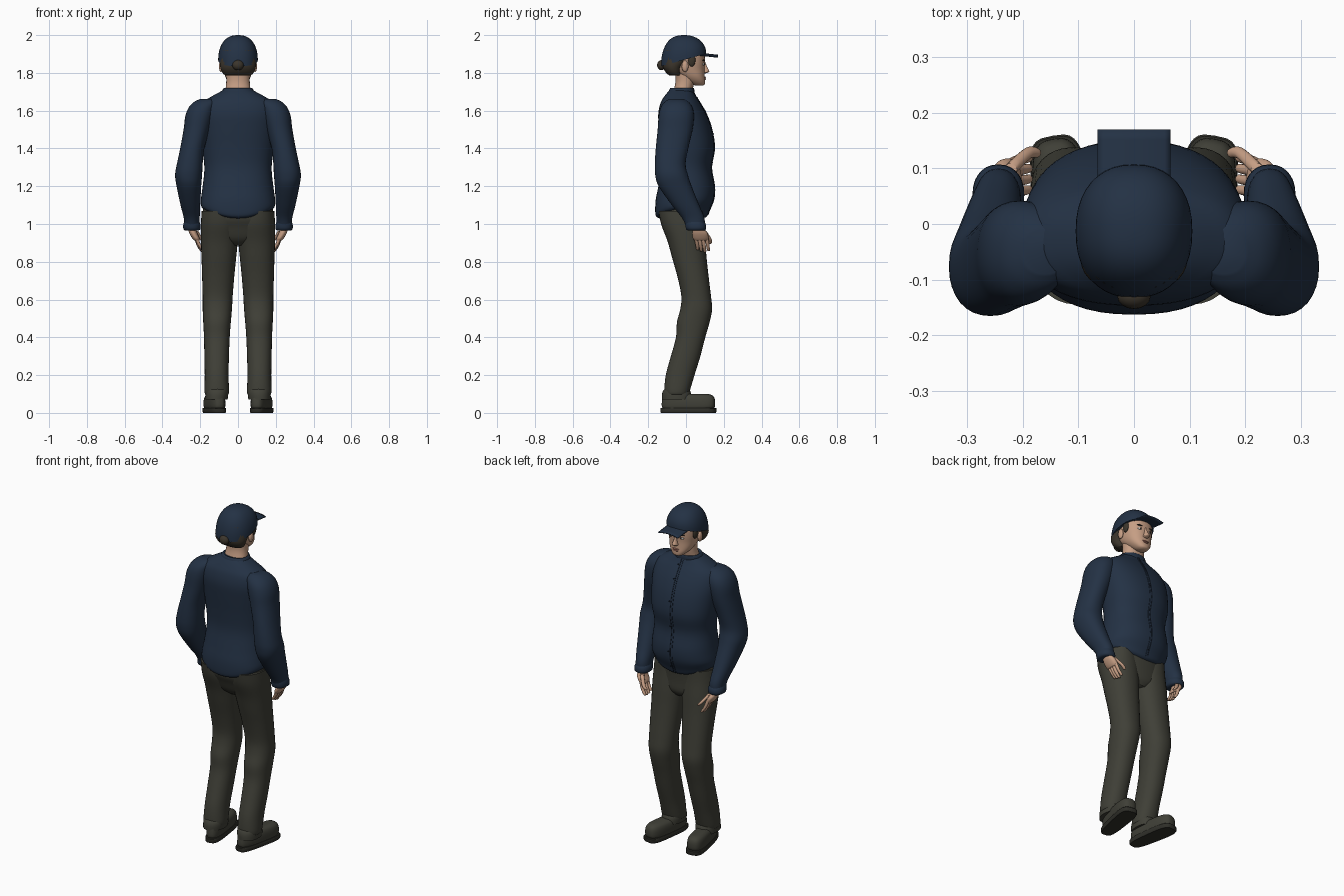
import bpy, math
from mathutils import Matrix, Vector


def material(name, rgb):
    m = bpy.data.materials.new(name)
    m.diffuse_color = (*rgb, 1)
    return m


NAVY = material("navy cloth", (0.017, 0.031, 0.058))
SEAM = material("dark navy seam", (0.009, 0.016, 0.030))
PANTS = material("olive grey cloth", (0.050, 0.050, 0.038))
SOLE = material("dark sole", (0.028, 0.028, 0.022))
SKIN = material("skin", (0.56, 0.34, 0.23))
LIP = material("lips", (0.40, 0.17, 0.13))
HAIR = material("dark brown hair", (0.045, 0.036, 0.025))
WHITE = material("eye white", (0.65, 0.62, 0.58))
IRIS = material("iris", (0.03, 0.022, 0.018))


def finish(name, verts, faces, mat, mirror=False, angle=50):
    me = bpy.data.meshes.new(name)
    me.from_pydata([tuple(v) for v in verts], [], faces)
    me.materials.append(mat)
    ob = bpy.data.objects.new(name, me)
    bpy.context.collection.objects.link(ob)
    bpy.ops.object.select_all(action='DESELECT')
    ob.select_set(True)
    bpy.context.view_layer.objects.active = ob
    bpy.ops.object.shade_smooth_by_angle(angle=math.radians(angle))
    if mirror:
        ob.modifiers.new("mirror", 'MIRROR').use_mirror_merge = False
    return ob


def smooth(rows, sub):
    """Spline interpolation through section rows."""
    out = []
    for i in range(len(rows) - 1):
        a, b, c, d = (rows[max(0, min(len(rows) - 1, i + k))] for k in (-1, 0, 1, 2))
        for s in range(sub):
            t = s / sub
            out.append([0.5 * (2 * q + (r - p) * t + (2 * p - 5 * q + 4 * r - w) * t * t
                               + (3 * q - p - 3 * r + w) * t ** 3)
                        for p, q, r, w in zip(a, b, c, d)])
    return out + [list(rows[-1])]


def loft(name, rows, mat, mirror=False, sides=28, power=2.2, sub=4, shape=None, angle=50):
    """Stack rings given bottom to top as (z, x0, x1, y0, y1)."""
    rows = smooth(rows, sub)
    verts, faces = [], []
    for z, x0, x1, y0, y1 in rows:
        for k in range(sides):
            a = 2 * math.pi * k / sides
            c, s = math.cos(a), math.sin(a)
            px = math.copysign(abs(c) ** (2 / power), c)
            py = math.copysign(abs(s) ** (2 / power), s)
            p = Vector(((x0 + x1) / 2 + px * (x1 - x0) / 2,
                        (y0 + y1) / 2 + py * (y1 - y0) / 2, z))
            verts.append(shape(p) if shape else p)
    for j in range(len(rows) - 1):
        for k in range(sides):
            m = (k + 1) % sides
            faces.append((j * sides + k, j * sides + m, (j + 1) * sides + m, (j + 1) * sides + k))
    faces.append(tuple(reversed(range(sides))))
    faces.append(tuple(range(len(verts) - sides, len(verts))))
    return finish(name, verts, faces, mat, mirror, angle)


def ball(name, c, r, mat, mirror=False):
    rows = []
    for i in range(11):
        a = math.pi * (i / 10 - 0.5)
        k = max(math.cos(a), 0.02)
        rows.append((c[2] + r[2] * math.sin(a), c[0] - r[0] * k, c[0] + r[0] * k,
                     c[1] - r[1] * k, c[1] + r[1] * k))
    return loft(name, rows, mat, mirror, 16, 2, 1, angle=80)


def sym(z, x, y0, y1):
    return (z, -x, x, y0, y1)


# Jacket body, with the hem raised at the hips
body = [sym(1.03, .16, -.14, .09), sym(1.04, .185, -.158, .11), sym(1.07, .195, -.163, .122),
        sym(1.13, .196, -.16, .146), sym(1.20, .187, -.146, .15), sym(1.30, .178, -.128, .134),
        sym(1.40, .19, -.132, .15), sym(1.50, .20, -.142, .136), sym(1.58, .205, -.147, .108),
        sym(1.64, .19, -.135, .075), sym(1.675, .14, -.115, .052), sym(1.705, .085, -.09, .036),
        sym(1.715, .066, -.075, .03)]


def raise_hem(p):
    lift = max(0, 1 - (p.z - 1.03) / 0.10)
    p.z += 0.045 * lift * min(1, (p.x / 0.18) ** 2)
    return p


loft("jacket_body", body, NAVY, sides=48, shape=raise_hem, power=2.3)
loft("jacket_collar", [sym(1.685, .088, -.094, .042), sym(1.705, .084, -.09, .044),
                       sym(1.72, .074, -.082, .042), sym(1.715, .066, -.07, .034)], NAVY)

# Front closure strip and its snaps
front = [(r[0], r[4]) for r in smooth(body, 4) if 1.045 < r[0] < 1.70]
for side, w in (("closure_strip", .013), ("zip_seam", .003)):
    off = .002 if w > .01 else .004
    v = [(s * w, y + o, z) for z, y in front for s, o in ((-1, -.012), (-1, off), (1, off), (1, -.012))]
    f = [(4 * j + k, 4 * j + k + 1, 4 * j + k + 5, 4 * j + k + 4)
         for j in range(len(front) - 1) for k in range(3)]
    finish(side, v, f, NAVY if w > .01 else SEAM, angle=30)
for z, y in front[4::6]:
    ball("snap", (.009, y + .003, z), (.004, .003, .004), SEAM)

# Sleeves and cuffs
loft("sleeve", [(.975, .205, .283, .005, .098), (1.03, .203, .287, -.02, .098),
                (1.10, .20, .304, -.075, .07), (1.20, .195, .325, -.145, .03),
                (1.26, .190, .333, -.163, .01), (1.32, .187, .323, -.165, -.002),
                (1.40, .178, .306, -.16, .012), (1.50, .15, .288, -.15, .035),
                (1.57, .13, .279, -.145, .042), (1.615, .12, .262, -.135, .035),
                (1.645, .11, .235, -.115, .015), (1.662, .12, .20, -.09, -.01)],
     NAVY, True, 32)
loft("cuff", [(.965, .212, .276, .012, .095), (.972, .199, .289, .001, .106),
              (.995, .198, .290, -.004, .106), (1.01, .204, .285, -.005, .098)], NAVY, True, sub=2)

# Hips and trouser legs
loft("trouser_hips", [sym(.885, .05, -.05, .07), sym(.92, .14, -.09, .09), sym(.98, .182, -.118, .093),
                      sym(1.04, .188, -.142, .098), sym(1.12, .180, -.13, .11)], PANTS, sides=40)
loft("trouser_leg", [(.095, .055, .168, -.105, .01), (.11, .048, .177, -.115, .018),
                     (.20, .05, .176, -.107, .045), (.30, .048, .178, -.08, .076),
                     (.40, .044, .180, -.053, .102), (.48, .038, .184, -.048, .125),
                     (.55, .032, .187, -.03, .138), (.62, .028, .187, -.025, .132),
                     (.72, .020, .190, -.045, .12), (.82, .010, .193, -.073, .109),
                     (.91, .001, .196, -.098, .102), (1.0, -.004, .196, -.132, .093),
                     (1.07, .01, .192, -.145, .09)], PANTS, True, 32)

# Shoes turned outwards
TURN = Matrix.Translation((.121, .012, 0)) @ Matrix.Rotation(math.radians(-10), 4, 'Z')


def shoe_shape(p):
    p.x *= 1 + 0.9 * p.y                      # wider at the toe
    return TURN @ p


loft("shoe_sole", [sym(0, .046, -.145, .145), sym(.006, .049, -.149, .149), sym(.024, .049, -.149, .149),
                   sym(.027, .047, -.146, .146)], SOLE, True, 36, 3.6, 1, shoe_shape, 40)
loft("shoe_upper", [sym(.026, .044, -.138, .138), sym(.04, .047, -.142, .143), sym(.07, .046, -.14, .142),
                    sym(.09, .039, -.135, .132), sym(.10, .026, -.12, .11)],
     PANTS, True, 36, 3, 3, shoe_shape, 70)
loft("shoe_ankle", [(.07, .055, .172, -.128, .03), (.10, .052, .172, -.127, .028),
                    (.122, .055, .168, -.118, .018), (.135, .07, .155, -.10, 0)], PANTS, True)

# Hands: palm, four fingers and thumb
loft("palm", [(.912, .203, .232, .045, .112), (.925, .203, .243, .036, .118), (.95, .215, .257, .033, .115),
              (.975, .224, .264, .035, .096), (1.0, .228, .268, .03, .08)], SKIN, True, 20)


def digit(name, tip, mid, base, r):
    rows = [(p[2], p[0] - q, p[0] + q, p[1] - q, p[1] + q)
            for p, q in ((tip, r * .35), (tip + Vector((0, 0, .005)), r * .85), (mid, r), (base, r * 1.1))]
    loft(name, rows, SKIN, True, 10, 2, 3)


for i in range(4):
    y = .05 + .019 * i
    drop = (.012, .004, 0, .006)[i]
    digit("finger", Vector((.19, y + .012, .85 + drop)), Vector((.208, y + .008, .883 + drop)),
          Vector((.224, y, .935)), .0095)
digit("thumb", Vector((.176, .128, .895)), Vector((.192, .127, .918)), Vector((.222, .098, .962)), .0105)

# Neck and head
loft("neck", [sym(1.66, .08, -.08, .03), sym(1.71, .067, -.065, .035), sym(1.76, .062, -.055, .045),
              sym(1.83, .066, -.06, .04)], SKIN)
loft("head", [sym(1.732, .018, .055, .088), sym(1.74, .034, .03, .099), sym(1.76, .054, -.005, .101),
              sym(1.785, .069, -.04, .099), sym(1.82, .08, -.085, .098), sym(1.86, .087, -.10, .10),
              sym(1.91, .088, -.10, .096), sym(1.95, .07, -.08, .07)], SKIN, sides=36, power=2.3)
loft("nose", [sym(1.797, .009, .08, .104), sym(1.802, .017, .08, .117), sym(1.81, .015, .08, .124),
              sym(1.83, .009, .08, .113), sym(1.86, .006, .08, .101)], SKIN, sides=14, angle=80)
ball("upper_lip", (0, .096, 1.776), (.023, .009, .005), LIP)
ball("lower_lip", (0, .096, 1.768), (.019, .009, .006), LIP)
ball("ear", (.09, -.005, 1.835), (.011, .018, .03), SKIN, True)
ball("eye", (.034, .089, 1.846), (.014, .009, .007), WHITE, True)
ball("iris", (.034, .096, 1.846), (.006, .004, .006), IRIS, True)
ball("eyebrow", (.035, .092, 1.866), (.019, .008, .004), HAIR, True)

# Hair under the cap, with sideburns and bun
loft("hair", [sym(1.785, .066, -.085, -.025), sym(1.80, .082, -.105, -.02), sym(1.83, .094, -.122, -.01),
              sym(1.87, .097, -.126, .03), sym(1.92, .092, -.12, .06)], HAIR, sides=32)
ball("sideburn", (.083, .03, 1.868), (.011, .02, .035), HAIR, True)
ball("hair_bun", (0, -.13, 1.841), (.03, .023, .027), HAIR)


# Cap crown: sloped lower edge, low at the back
def slope(p):
    base = 1.872 + 0.28 * p.y
    p.z = base + (2.0 - base) * p.z
    return p


crown = []
for i in range(13):
    a = math.pi / 2 * i / 12
    k, h = max(math.cos(a) ** .82, .02), math.sin(a) ** .95
    crown.append(sym(h, .105 * k, -.012 - .121 * k, -.012 + .119 * k))
loft("cap_crown", crown, NAVY, sides=40, power=2.25, sub=1, shape=slope)

# Cap brim, gently curved across
n = 12
v = [(.066 * (2 * i / n - 1), .06 + .11 * j / 6,
      1.908 - .012 * j / 6 - .010 * (2 * i / n - 1) ** 2) for j in range(7) for i in range(n + 1)]
f = [(j * (n + 1) + i, j * (n + 1) + i + 1, (j + 1) * (n + 1) + i + 1, (j + 1) * (n + 1) + i)
     for j in range(6) for i in range(n)]
finish("cap_brim", v, f, NAVY).modifiers.new("thickness", 'SOLIDIFY').thickness = .006
